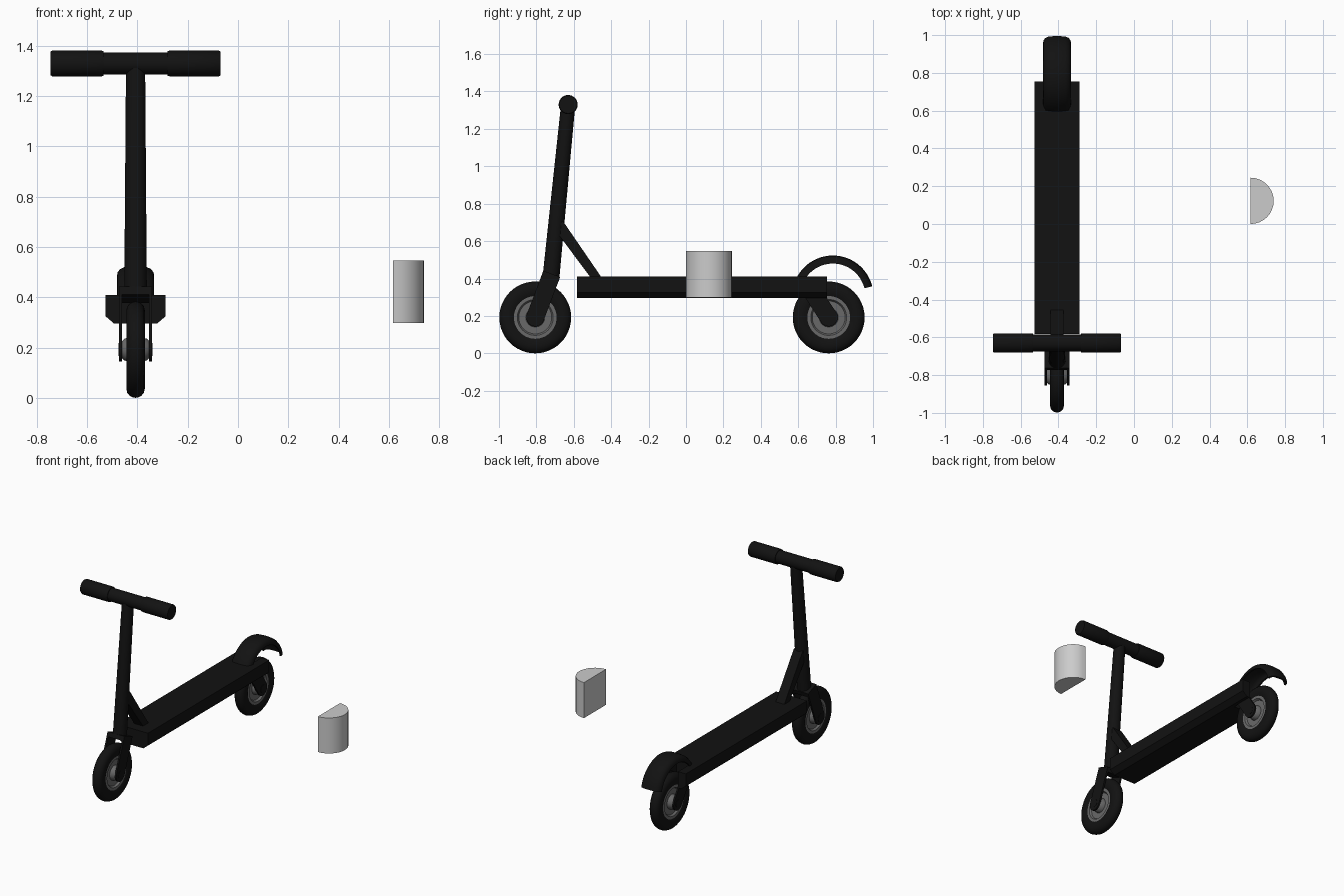
import bpy, bmesh, math
from mathutils import Vector

if "Cube" in bpy.data.objects:
    bpy.data.objects.remove(bpy.data.objects["Cube"])

CX = -0.4075                      # centre line of the scooter
FRONT = Vector((CX, -0.806, 0.192))
REAR = Vector((CX, 0.763, 0.192))


def colour(name, v):
    m = bpy.data.materials.new(name)
    m.diffuse_color = (v, v, v, 1)
    m.use_nodes = True
    m.node_tree.nodes["Principled BSDF"].inputs["Base Color"].default_value = m.diffuse_color
    return m


BLACK, RIM = colour("black", 0.006), colour("rim_grey", 0.14)


def finish(name, bm, mat, angle=35):
    bmesh.ops.remove_doubles(bm, verts=bm.verts, dist=1e-5)
    bmesh.ops.recalc_face_normals(bm, faces=bm.faces)
    me = bpy.data.meshes.new(name)
    bm.to_mesh(me)
    bm.free()
    ob = bpy.data.objects.new(name, me)
    bpy.context.collection.objects.link(ob)
    if mat:
        me.materials.append(mat)
    bpy.ops.object.select_all(action='DESELECT')
    ob.select_set(True)
    bpy.context.view_layer.objects.active = ob
    bpy.ops.object.shade_smooth_by_angle(angle=math.radians(angle))
    return ob


def skin(name, rings, mat, closed=False):
    """Join rings of points with quads; cap the ends unless closed."""
    bm = bmesh.new()
    vs = [[bm.verts.new(p) for p in r] for r in rings]
    n = len(vs[0])
    for i in range(len(vs) if closed else len(vs) - 1):
        a, b = vs[i], vs[(i + 1) % len(vs)]
        for j in range(n):
            k = (j + 1) % n
            bm.faces.new((a[j], a[k], b[k], b[j]))
    if not closed:
        bm.faces.new(vs[0])
        bm.faces.new(vs[-1])
    return finish(name, bm, mat)


def lathe(name, profile, origin, axis, mat, segs=40, closed=False):
    """Turn (distance along axis, radius) pairs around an axis."""
    axis = Vector(axis).normalized()
    u = axis.orthogonal().normalized()
    w = axis.cross(u)
    rings = [[Vector(origin) + axis * t + r * (u * math.cos(a) + w * math.sin(a))
              for a in (2 * math.pi * i / segs for i in range(segs))]
             for t, r in profile]
    return skin(name, rings, mat, closed)


def both(half):
    """Mirror a half profile about distance 0."""
    return half + [(-t, r) for t, r in reversed(half) if t != 0]


def prism_x(name, pts, x0, x1, mat):
    return skin(name, [[(CX + x, y, z) for y, z in pts] for x in (x0, x1)], mat)


def prism_y(name, pts, y0, y1, mat):
    return skin(name, [[(CX + x, y, z) for x, z in pts] for y in (y0, y1)], mat)


def strut(top, end, r):
    """Strip outline in y-z, square at the top and round at the end."""
    t, e = Vector(top), Vector(end)
    d = (e - t).normalized()
    s = Vector((-d.y, d.x))
    arc = [e + r * (s * math.cos(a) + d * math.sin(a))
           for a in (math.pi * i / 12 for i in range(13))]
    return [t + s * r] + arc + [t - s * r]


# Wheels: tyre, rim and hub
for tag, c in (("front", FRONT), ("rear", REAR)):
    lathe(tag + "_tyre", both([(-.028, .112), (-.036, .13), (-.037, .155), (-.033, .172),
                               (-.022, .185), (-.011, .190), (0, .192)]),
          c, (1, 0, 0), BLACK, 48, True)
    lathe(tag + "_rim", both([(-.029, .116), (-.029, .096), (-.016, .088), (-.016, .05)]),
          c, (1, 0, 0), RIM, 48, True)
    lathe(tag + "_hub", both([(-.058, .03), (-.045, .043), (-.012, .052)]),
          c, (1, 0, 0), RIM, 32)
    lathe(tag + "_axle", [(-.067, .026), (.067, .026)], c, (1, 0, 0), BLACK, 24)

# Fork legs and rear dropouts
for side, s in (("left", -1), ("right", 1)):
    prism_x("fork_leg_" + side, strut((-.718, .425), (-.806, .192), .048),
            s * .053, s * .065, BLACK)
    prism_x("rear_dropout_" + side, strut((.66, .35), (.763, .192), .048),
            s * .053, s * .065, BLACK)

# Fork crown across the two legs
prism_x("fork_crown", [(-.763, .442), (-.673, .408), (-.684, .378), (-.774, .412)],
        -.065, .065, BLACK)

# Steering stem
top, foot = Vector((CX, -.63, 1.33)), Vector((CX, -.722, .405))
lathe("stem", [(0, .045), ((top - foot).length, .038)], foot, top - foot, BLACK, 32)

# Handlebar with grips
lathe("handlebar", both([(-.13, .044)]), top, (1, 0, 0), BLACK, 32)
for side, s in (("left", -1), ("right", 1)):
    lathe("grip_" + side, [(.127, .044), (.127, .049), (.135, .051), (.332, .051), (.338, .047)],
          top, (s, 0, 0), BLACK, 32)

# Brace from stem to deck
prism_x("brace", [(-.69, .705), (-.656, .704), (-.453, .408), (-.512, .408), (-.70, .66)],
        -.034, .034, BLACK)

# Deck with a slot for the rear wheel
prism_y("deck", [(-.12, .41), (.12, .41), (.12, .325), (.085, .295), (-.085, .295), (-.12, .325)],
        -.583, .60, BLACK)
for side, s in (("left", -1), ("right", 1)):
    prism_y("deck_rail_" + side, [(s * x, z) for x, z in
            ((.06, .41), (.12, .41), (.12, .325), (.085, .295), (.06, .295))],
            .60, .755, BLACK)

# Rear mudguard: arched shell swept along an arc
outer = [(-.074, .174), (-.072, .192), (-.062, .206), (-.045, .214), (0, .217)]
inner = [(-.062, .174), (-.060, .188), (-.053, .196), (-.040, .202), (0, .205)]
section = both(outer) + list(reversed(both(inner)))
skin("mudguard", [[(CX + x, .785 + r * math.cos(a), .306 + r * math.sin(a)) for x, r in section]
                  for a in (math.radians(155 - 141 * i / 28) for i in range(29))], BLACK)

# Separate half-round block
R = .1225
half = [(.617 + R * math.sin(a), R - R * math.cos(a))
        for a in (math.pi * i / 16 for i in range(17))]
skin("half_round_block", [[(x, y, z) for x, y in half] for z in (.298, .546)], None)
